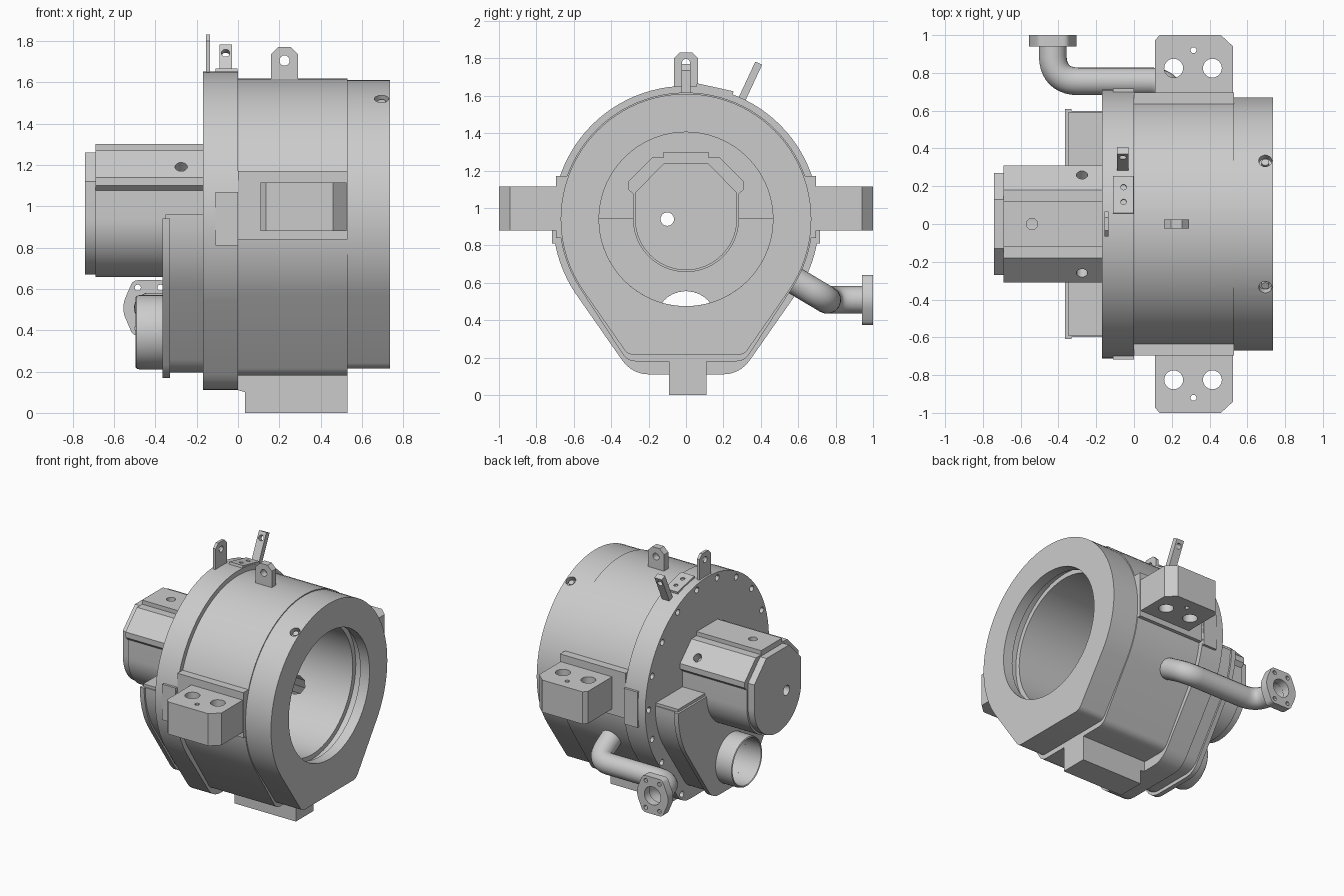
import bpy, bmesh
from math import sin, cos, pi, radians
from mathutils import Matrix, Vector, geometry

if "Cube" in bpy.data.objects:
    bpy.data.objects.remove(bpy.data.objects["Cube"])

CZ = 0.94          # height of the machine axis
tools = []


def disc(u, v, r, n=32, a0=0.0, sweep=2 * pi):
    k = n if sweep == 2 * pi else n + 1
    return [(u + r * cos(a0 + sweep * i / n), v + r * sin(a0 + sweep * i / n)) for i in range(k)]


def hull(pts):
    return [pts[i] for i in geometry.convex_hull_2d([Vector(p) for p in pts])]


def rect(u0, u1, v0, v1):
    return [(u0, v0), (u1, v0), (u1, v1), (u0, v1)]


def prism(name, a0, a1, axis, *loops, m=None):
    """Extrude closed loops along an axis: x takes (y,z), y takes (x,z), z takes (x,y)."""
    place = {'x': lambda u, v, a: (a, u, v), 'y': lambda u, v, a: (u, a, v), 'z': lambda u, v, a: (u, v, a)}[axis]
    bm = bmesh.new()
    for pts in loops:
        lo = [bm.verts.new(place(u, v, a0)) for u, v in pts]
        hi = [bm.verts.new(place(u, v, a1)) for u, v in pts]
        bm.faces.new(lo)
        bm.faces.new(hi)
        for i in range(len(pts)):
            j = (i + 1) % len(pts)
            bm.faces.new((lo[i], lo[j], hi[j], hi[i]))
    bmesh.ops.recalc_face_normals(bm, faces=bm.faces)
    me = bpy.data.meshes.new(name)
    bm.to_mesh(me)
    bm.free()
    if m:
        me.transform(m)
    ob = bpy.data.objects.new(name, me)
    bpy.context.collection.objects.link(ob)
    return ob


def tool(*args, **kw):
    ob = prism("cutter", *args, **kw)
    ob.hide_render = True
    tools.append(ob)
    return ob


def cut(ob, *cutters):
    for c in cutters:
        mod = ob.modifiers.new("cut", 'BOOLEAN')
        mod.operation, mod.solver, mod.object = 'DIFFERENCE', 'EXACT', c
    bpy.context.view_layer.update()
    me = bpy.data.meshes.new_from_object(ob.evaluated_get(bpy.context.evaluated_depsgraph_get()))
    ob.modifiers.clear()
    ob.data = me
    return ob


def about_axis(deg):
    """Lean something built above the machine axis towards +y."""
    return Matrix.Translation((0, 0, CZ)) @ Matrix.Rotation(radians(-deg), 4, 'X')


def shell(R, b, c, r):
    """Round top of radius R tapering to a rounded base at height b."""
    return hull(disc(0, CZ, R, 96) + disc(c, b + r, r, 32) + disc(-c, b + r, r, 32))


def domed(top, flat, w, shoulder, r):
    """Half octagon above, half circle below."""
    return [(-w, shoulder), (-flat, top), (flat, top), (w, shoulder)] + disc(0, CZ, r, 32, 0, -pi)


# Shared cutters
bore = tool(-0.15, 0.9, 'x', disc(0, CZ, 0.465, 72))
groove = tool(0.60, 0.66, 'x', disc(0, CZ, 0.50, 72))
half_ring = tool(-0.33, -0.1, 'x', disc(0, CZ, 0.465, 40, 0, -pi))
motor_void = tool(-0.8, -0.1, 'x', domed(1.235, 0.12, 0.27, 1.08, 0.27))
motor_void_inner = tool(-0.8, -0.05, 'x', domed(1.235, 0.12, 0.27, 1.08, 0.27))
air_hole = tool(-0.7, -0.1, 'x', disc(0, 0.39, 0.165, 40))

# Pipe route, needed for the port in the housing wall
start, elbow = Vector((0.19, 0.55, 0.63)), Vector((0.19, 0.755, 0.508))
port_dir = (elbow - start).normalized()
port = tool(-0.25, 0.1, 'z', disc(0, 0, 0.065, 8),
            m=Matrix.Translation(start) @ port_dir.to_track_quat('Z', 'Y').to_matrix().to_4x4())

# Main housing
flange = prism("rear_flange", -0.17, 0.0, 'x', shell(0.712, 0.11, 0.20, 0.17))
spots = [(0.672 * cos(radians(a)), CZ + 0.672 * sin(radians(a))) for a in range(-20, 201, 20)]
spots += [(s * y, z) for s in (1, -1) for y, z in ((0.52, 0.5), (0.42, 0.36), (0.29, 0.18))]
cut(flange, bore, half_ring, motor_void,
    tool(-0.2, -0.12, 'x', *[disc(y, z, 0.022, 12) for y, z in spots]))
body = prism("housing_body", 0.0, 0.53, 'x', shell(0.677, 0.18, 0.27, 0.08))
cut(body, bore, port)
ring = prism("front_ring", 0.53, 0.735, 'x', shell(0.67, 0.215, 0.28, 0.06))
cut(ring, bore, groove, *[tool(0.63, 0.75, 'z', disc(0.695, 0, 0.035, 20), m=about_axis(a)) for a in (-30, 30)])
for a in (-30, 30):
    screw = prism("ring_screw", 0.61, 0.655, 'z', disc(0.695, 0, 0.02, 16), m=about_axis(a))

# Side pads and mounting brackets
for s in (1, -1):
    prism("side_pad", s * 0.60, s * 0.695, 'y', rect(0.0, 0.53, 0.84, 1.17))
    prism("flange_pad", s * 0.66, s * 0.717, 'y', rect(-0.11, -0.001, 0.81, 1.07))
    outline = [(0.11, s * 0.66), (0.525, s * 0.66), (0.525, s * 0.94), (0.46, s), (0.135, s), (0.11, s * 0.97)]
    bracket = prism("mount_bracket", 0.88, 1.115, 'z', outline)
    cut(bracket, tool(0.8, 1.2, 'z', disc(0.21, s * 0.825, 0.05, 24), disc(0.415, s * 0.825, 0.05, 24),
                      disc(0.315, s * 0.92, 0.016, 12)))

# Foot
prism("foot", -0.09, 0.11, 'y', [(0.035, 0), (0.53, 0), (0.53, 0.2), (0.0, 0.2), (0.0, 0.11), (0.035, 0.1)])

# Lifting lugs
lug = prism("rear_lug", -0.155, -0.135, 'x',
            [(-0.065, 1.6), (0.065, 1.6), (0.065, 1.8), (0.035, 1.83), (-0.035, 1.83), (-0.065, 1.8)])
cut(lug, tool(-0.2, -0.1, 'x', disc(0, 1.775, 0.022, 16)))
lug = prism("top_lug", -0.025, 0.025, 'y',
            [(0.16, 1.58), (0.29, 1.58), (0.29, 1.735), (0.255, 1.77), (0.195, 1.77), (0.16, 1.735)])
cut(lug, tool(-0.1, 0.1, 'y', disc(0.225, 1.705, 0.025, 16)))
lug = prism("leaning_lug", -0.02, 0.02, 'y', rect(-0.09, -0.03, 0.66, 0.92), m=about_axis(25))
cut(lug, tool(-0.1, 0.1, 'y', disc(-0.06, 0.875, 0.02, 16), m=about_axis(25)))
pad = prism("sensor_pad", 0.68, 0.722, 'z', rect(-0.11, -0.002, -0.1, 0.1), m=about_axis(12.5))
cut(pad, tool(0.7, 0.8, 'z', disc(-0.055, -0.04, 0.015, 12), disc(-0.055, 0.04, 0.015, 12), m=about_axis(12.5)))

# Motor casing and end cap
side = [(0.12, 1.30), (0.12, 1.27), (0.18, 1.27), (0.31, 1.14), (0.31, 1.10), (0.283, 1.075)]
casing = [(-y, z) for y, z in side[::-1]] + side + disc(0, CZ, 0.283, 40, 0, -pi)
casing = prism("motor_casing", -0.69, -0.14, 'x', casing)
drills = [tool(0.22, 0.5, 'z', disc(-0.275, 0, 0.03, 16), m=about_axis(a)) for a in (-46, 46)]
cut(casing, motor_void_inner, *drills, tool(1.2, 1.4, 'z', disc(-0.54, 0, 0.03, 16)))
cap = prism("motor_end_cap", -0.74, -0.69, 'x', domed(1.26, 0.13, 0.27, 1.12, 0.27))
cut(cap, tool(-0.8, -0.6, 'x', disc(-0.1, CZ, 0.036, 24)))

# Lower air duct: box, back cover and top ledges
lid = tool(-0.5, 0.0, 'x', rect(-1, 1, CZ, 2))
for name, x0, x1, R, b in (("air_duct", -0.33, -0.17, 0.597, 0.195), ("duct_cover", -0.365, -0.33, 0.61, 0.17)):
    duct = prism(name, x0, x1, 'x', shell(R, b, 0.14, 0.14))
    cut(duct, lid, half_ring, motor_void, air_hole)
for s in (1, -1):
    prism("duct_ledge", -0.35, -0.17, 'x', rect(s * 0.28, s * 0.59, CZ, 0.96))

# Air intake tube, lathed about x
bm = bmesh.new()
section = [(-0.36, 0.18), (-0.475, 0.18), (-0.49, 0.176), (-0.495, 0.170), (-0.49, 0.165), (-0.36, 0.165)]
vs = [bm.verts.new((x, r, 0)) for x, r in section]
es = [bm.edges.new((vs[i], vs[(i + 1) % 6])) for i in range(6)]
bmesh.ops.spin(bm, geom=vs + es, axis=(1, 0, 0), cent=(0, 0, 0), angle=2 * pi, steps=48, use_duplicate=False)
bmesh.ops.remove_doubles(bm, verts=bm.verts, dist=1e-4)
bmesh.ops.recalc_face_normals(bm, faces=bm.faces)
me = bpy.data.meshes.new("intake_tube")
bm.to_mesh(me)
bm.free()
tube = bpy.data.objects.new("intake_tube", me)
tube.location = (0, 0, 0.39)
bpy.context.collection.objects.link(tube)

# Bent side pipe swept along a filleted path
path = [start]
corner, end = Vector((-0.43, 0.755, 0.508)), Vector((-0.43, 0.96, 0.508))
for p, c, n, d in ((start, elbow, corner, 0.1), (elbow, corner, end, 0.13)):
    a, b = c + (p - c).normalized() * d, c + (n - c).normalized() * d
    for i in range(11):
        t = i / 10
        path.append(a * (1 - t) ** 2 + c * (2 * t * (1 - t) * 0.92 + 0) + (a + b) * (t * (1 - t) * 0.08) + b * t ** 2)
path.append(end)
cu = bpy.data.curves.new("side_pipe", 'CURVE')
cu.dimensions, cu.bevel_depth, cu.bevel_resolution = '3D', 0.074, 6
sp = cu.splines.new('POLY')
sp.points.add(len(path) - 1)
for pt, co in zip(sp.points, path):
    pt.co = (*co, 1)
tmp = bpy.data.objects.new("tmp", cu)
bpy.context.collection.objects.link(tmp)
bpy.context.view_layer.update()
me = bpy.data.meshes.new_from_object(tmp.evaluated_get(bpy.context.evaluated_depsgraph_get()))
bpy.data.objects.remove(tmp)
bpy.context.collection.objects.link(bpy.data.objects.new("side_pipe", me))

# Pipe flange with bolt holes
fx, fz = -0.43, 0.508
bolts = [(fx + i * 0.055, fz + j * 0.098) for i in (1, -1) for j in (1, -1)]
pipe_flange = prism("pipe_flange", 0.94, 1.0, 'y',
                    hull(disc(fx, fz, 0.125, 48) + [q for u, v in bolts for q in disc(u, v, 0.036, 24)]))
cut(pipe_flange, tool(0.9, 1.1, 'y', disc(fx, fz, 0.066, 32), *[disc(u, v, 0.015, 12) for u, v in bolts]))

# Remove cutters, smooth the curved faces
for t in tools:
    bpy.data.objects.remove(t)
bpy.ops.object.select_all(action='SELECT')
bpy.context.view_layer.objects.active = body
bpy.ops.object.shade_smooth_by_angle(angle=radians(30))
